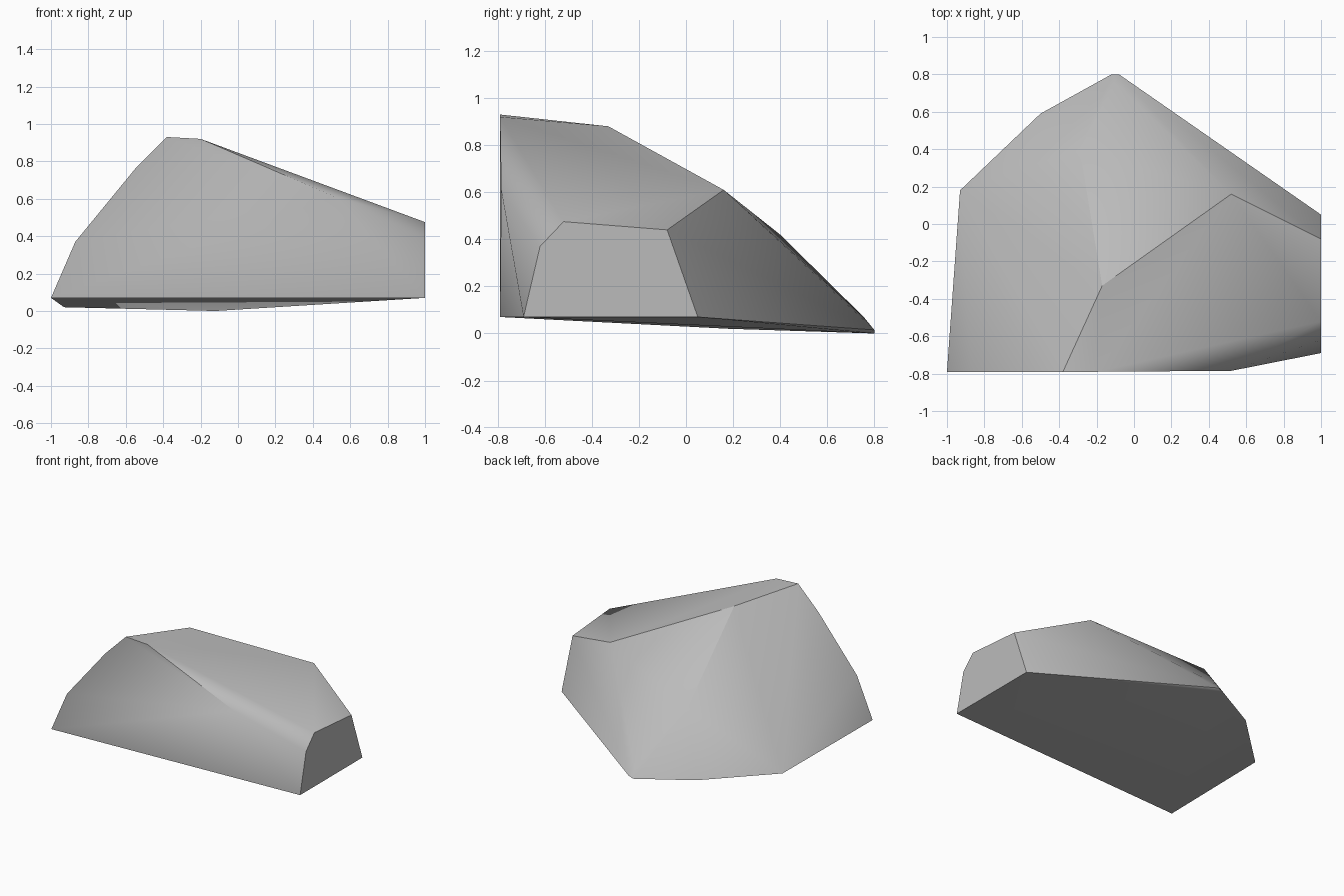
import bpy
import bmesh
import math

cube = bpy.data.objects.get("Cube")
if cube:
    bpy.data.objects.remove(cube, do_unlink=True)

# Stone colour
stone = bpy.data.materials.new("stone_grey")
stone.use_nodes = True
grey = (0.5, 0.5, 0.5, 1)
stone.diffuse_color = grey
stone.node_tree.nodes["Principled BSDF"].inputs["Base Color"].default_value = grey

# Flat cut side at the front, as (x, z) outline
front = [(-1, .07), (-.87, .37), (-.55, .76), (-.38, .93), (-.2, .92)]
corners = [(x, -.79, z) for x, z in front] + [(.52, -.785, .61)]

# Flat cut end on the left, as (y, z) outline
end = [(-.69, .07), (-.62, .37), (-.52, .475), (-.08, .44), (.05, .07)]
corners += [(1, y, z) for y, z in end]

# Ridge and back slope
corners += [(-.17, -.33, .88), (.52, .16, .61), (-.29, .4, .42)]

# Bottom rim and back tip
corners += [(-.93, .18, .02), (-.5, .59, .01), (-.12, .8, 0),
            (-.08, .8, .015), (-.1, .755, .07)]

# Chipped boulder: the solid wrapped around its corners
bm = bmesh.new()
for c in corners:
    bm.verts.new(c)
hull = bmesh.ops.convex_hull(bm, input=bm.verts)
loose = [v for v in bm.verts if not v.link_faces]
bmesh.ops.delete(bm, geom=loose, context='VERTS')
bmesh.ops.dissolve_limit(bm, angle_limit=math.radians(1),
                         verts=bm.verts, edges=bm.edges)
bmesh.ops.recalc_face_normals(bm, faces=bm.faces)
mesh = bpy.data.meshes.new("boulder")
bm.to_mesh(mesh)
bm.free()
mesh.materials.append(stone)
boulder = bpy.data.objects.new("boulder", mesh)
bpy.context.collection.objects.link(boulder)

# Soft facets with crisp main ridges
bpy.ops.object.select_all(action='DESELECT')
boulder.select_set(True)
bpy.context.view_layer.objects.active = boulder
bpy.ops.object.shade_smooth_by_angle(angle=math.radians(30))
